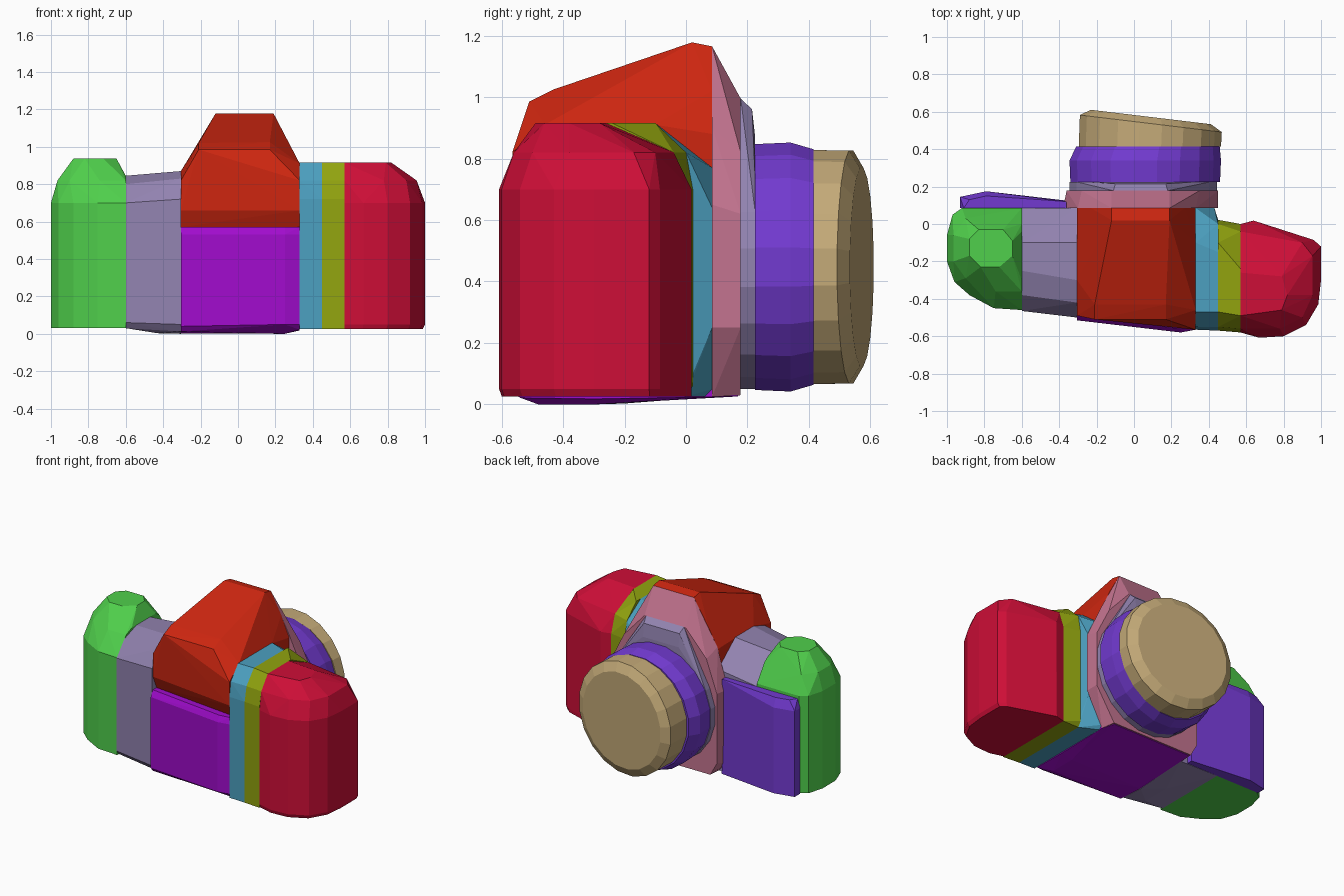
import bpy, bmesh, math

if "Cube" in bpy.data.objects:
    bpy.data.objects.remove(bpy.data.objects["Cube"])


def lin(c):
    c /= 255
    return c / 12.92 if c <= 0.04045 else ((c + 0.055) / 1.055) ** 2.4


def material(name, *rgb):
    m = bpy.data.materials.new(name)
    m.use_nodes = True
    col = [lin(c) for c in rgb] + [1.0]
    m.diffuse_color = col
    m.node_tree.nodes["Principled BSDF"].inputs["Base Color"].default_value = col
    return m


RED = material("crimson", 206, 14, 55)
ORANGE = material("red orange", 206, 38, 16)
TEAL = material("teal blue", 76, 160, 192)
OLIVE = material("olive", 146, 164, 15)
PURPLE = material("purple", 160, 12, 204)
LILAC = material("lilac", 146, 131, 176)
VIOLET = material("violet", 114, 58, 208)
PINK = material("pink", 196, 116, 144)
TAN = material("tan", 196, 170, 120)
GREEN = material("green", 80, 208, 76)


# Placement of a 2D outline on a plane across each axis
def at_x(x, pts):
    return [(x, a, b) for a, b in pts]


def at_y(y, pts):
    return [(a, y, b) for a, b in pts]


def at_z(z, pts):
    return [(a, b, z) for a, b in pts]


def hull(name, mat, *sections):
    """Faceted solid wrapped tightly around a few cross-sections."""
    bm = bmesh.new()
    for s in sections:
        for p in s:
            bm.verts.new(p)
    res = bmesh.ops.convex_hull(bm, input=bm.verts[:])
    junk = {e for e in res["geom_interior"] + res["geom_unused"]
            if isinstance(e, bmesh.types.BMVert)}
    bmesh.ops.delete(bm, geom=list(junk), context='VERTS')
    bmesh.ops.dissolve_limit(bm, angle_limit=math.radians(1),
                             verts=bm.verts[:], edges=bm.edges[:])
    bmesh.ops.recalc_face_normals(bm, faces=bm.faces[:])
    me = bpy.data.meshes.new(name)
    bm.to_mesh(me)
    bm.free()
    me.materials.append(mat)
    ob = bpy.data.objects.new(name, me)
    bpy.context.collection.objects.link(ob)
    return ob


def disc(cx, cz, r, y, slant=0.0, n=20):
    """Ring of points facing back, optionally tilted along x."""
    pts = []
    for i in range(n):
        a = math.tau * (i + 0.5) / n
        x = cx + r * math.cos(a)
        pts.append((x, y + slant * (x - cx), cz + r * math.sin(a)))
    return pts


# Hand grip: rounded footprint that narrows towards the top
grip = [(0.57, -0.58), (0.67, -0.608), (0.8, -0.60), (0.92, -0.54), (0.985, -0.43),
        (1.0, -0.3), (1.0, -0.12), (0.96, -0.085), (0.64, 0.018), (0.57, 0.0)]
hull("hand_grip", RED,
     at_z(0.025, [(0.57 + (x - 0.57) * 0.97, y * 0.985) for x, y in grip]),
     at_z(0.05, grip), at_z(0.70, grip),
     at_z(0.82, [(0.57, -0.56), (0.78, -0.56), (0.9, -0.5), (0.955, -0.38),
                 (0.955, -0.17), (0.9, -0.1), (0.57, -0.04)]),
     at_z(0.915, [(0.57, -0.49), (0.79, -0.46), (0.82, -0.38), (0.79, -0.28), (0.57, -0.26)]))

# Slices joining the grip to the middle of the body
hull("grip_band", OLIVE,
     at_x(0.57, [(-0.58, 0.025), (-0.58, 0.72), (-0.56, 0.82), (-0.49, 0.915),
                 (-0.24, 0.915), (-0.04, 0.82), (0.0, 0.7), (0.0, 0.025)]),
     at_x(0.45, [(-0.57, 0.025), (-0.57, 0.72), (-0.55, 0.82), (-0.47, 0.915),
                 (-0.1, 0.915), (0.0, 0.82), (0.022, 0.7), (0.022, 0.06), (0.0, 0.025)]))
hull("body_right_slice", TEAL,
     at_x(0.45, [(-0.57, 0.025), (-0.57, 0.72), (-0.55, 0.82), (-0.47, 0.915),
                 (-0.15, 0.915), (0.0, 0.82), (0.022, 0.7), (0.022, 0.1), (0.0, 0.025)]),
     at_x(0.43, [(0.085, 0.64), (0.085, 0.25)]),
     at_x(0.33, [(-0.565, 0.025), (-0.565, 0.72), (-0.55, 0.82), (-0.47, 0.915),
                 (-0.1, 0.915), (0.085, 0.77), (0.085, 0.05), (0.06, 0.025)]))

# Central body block with a gently raked underside
hull("body_center", PURPLE,
     at_x(-0.305, [(-0.49, 0.012), (-0.515, 0.04), (-0.515, 0.53), (-0.49, 0.57),
                   (0.085, 0.57), (0.085, 0.022), (-0.3, 0.002)]),
     at_x(0.25, [(-0.48, 0.0), (-0.58, 0.05), (-0.58, 0.53), (-0.56, 0.57), (-0.3, 0.0)]),
     at_x(0.33, [(-0.54, 0.022), (-0.565, 0.05), (-0.565, 0.53), (-0.55, 0.57),
                 (0.085, 0.57), (0.085, 0.025), (-0.3, 0.018)]),
     [(-0.3, 0.17, 0.026), (0.3, 0.17, 0.026), (-0.3, 0.15, 0.04), (0.3, 0.15, 0.04)])

# Viewfinder hump
hull("viewfinder_hump", ORANGE,
     at_x(-0.305, [(-0.45, 0.57), (-0.49, 0.66), (-0.49, 0.82), (-0.3, 0.87),
                   (0.085, 0.86), (0.085, 0.57)]),
     at_x(0.33, [(-0.52, 0.57), (-0.565, 0.66), (-0.565, 0.82), (-0.46, 0.91),
                 (-0.1, 0.91), (0.085, 0.88), (0.085, 0.57)]),
     at_y(-0.51, [(-0.21, 0.985), (0.17, 0.985)]),
     at_y(-0.43, [(-0.21, 1.02), (0.17, 1.025)]),
     at_y(0.02, [(-0.12, 1.178), (0.19, 1.178)]),
     at_y(0.085, [(-0.12, 1.165), (0.19, 1.165), (-0.23, 0.99), (0.27, 1.02)]))

# Left shoulder of the body
hull("body_left_slice", LILAC,
     at_x(-0.6, [(-0.44, 0.03), (-0.465, 0.06), (-0.465, 0.7), (-0.38, 0.8), (-0.25, 0.845),
                 (-0.1, 0.845), (0.085, 0.68), (0.085, 0.03)]),
     at_x(-0.43, [(-0.4, 0.003), (-0.2, 0.003)]),
     at_x(-0.305, [(-0.47, 0.012), (-0.5, 0.05), (-0.5, 0.72), (-0.42, 0.83), (-0.3, 0.87),
                   (-0.1, 0.87), (0.085, 0.72), (0.085, 0.025), (-0.3, 0.0)]))

# Rounded left end with a domed top
end = [(-0.6, 0.085), (-0.92, 0.085), (-0.97, 0.05), (-1.0, -0.06), (-1.0, -0.2),
       (-0.96, -0.31), (-0.88, -0.38), (-0.75, -0.45), (-0.6, -0.46)]
hull("left_end", GREEN,
     at_z(0.03, end), at_z(0.70, end),
     at_z(0.82, [(-0.6, -0.36), (-0.74, -0.36), (-0.9, -0.29), (-0.965, -0.2),
                 (-0.965, -0.06), (-0.9, 0.03), (-0.6, 0.0)]),
     at_z(0.845, [(-0.6, -0.3), (-0.6, -0.04)]),
     at_z(0.937, [(-0.72, -0.23), (-0.82, -0.23), (-0.88, -0.17), (-0.88, -0.08),
                  (-0.83, -0.03), (-0.7, -0.03), (-0.65, -0.09), (-0.65, -0.17)]))

# Raised panel beside the lens
hull("side_panel", VIOLET,
     at_z(0.03, [(-0.93, 0.085), (-0.93, 0.145), (-0.79, 0.175), (-0.36, 0.125), (-0.36, 0.085)]),
     at_z(0.62, [(-0.93, 0.085), (-0.93, 0.145), (-0.79, 0.175)]),
     at_z(0.68, [(-0.91, 0.085), (-0.88, 0.13), (-0.79, 0.15), (-0.36, 0.12), (-0.36, 0.085)]))

# Mounting plate behind the lens, peaked to follow the hump
hull("lens_plate", PINK,
     at_y(0.085, [(-0.31, 0.025), (-0.38, 0.1), (-0.38, 0.6), (-0.3, 0.87), (-0.12, 1.165),
                  (0.19, 1.165), (0.33, 0.9), (0.45, 0.65), (0.45, 0.25), (0.33, 0.025)]),
     at_y(0.12, [(-0.11, 1.1), (0.18, 1.1)]),
     at_y(0.178, [(-0.31, 0.03), (-0.36, 0.12), (-0.36, 0.6), (-0.28, 0.82), (-0.12, 0.995),
                  (0.19, 0.995), (0.35, 0.82), (0.45, 0.62), (0.45, 0.25), (0.31, 0.03)]))
hull("lens_mount", LILAC,
     disc(0.05, 0.445, 0.4, 0.178), disc(0.05, 0.445, 0.4, 0.225),
     at_y(0.178, [(-0.11, 0.995), (0.18, 0.995)]),
     at_y(0.215, [(-0.1, 0.96), (0.17, 0.96)]),
     at_y(0.225, [(-0.1, 0.87), (0.17, 0.87)]))

# Lens barrel and slightly tilted lens front
hull("lens_barrel", VIOLET,
     disc(0.06, 0.447, 0.405, 0.225), disc(0.06, 0.447, 0.41, 0.34),
     disc(0.075, 0.447, 0.388, 0.415))
hull("lens_front", TAN,
     disc(0.085, 0.447, 0.385, 0.415), disc(0.09, 0.447, 0.384, 0.537, -0.12),
     disc(0.09, 0.447, 0.325, 0.572, -0.12))
